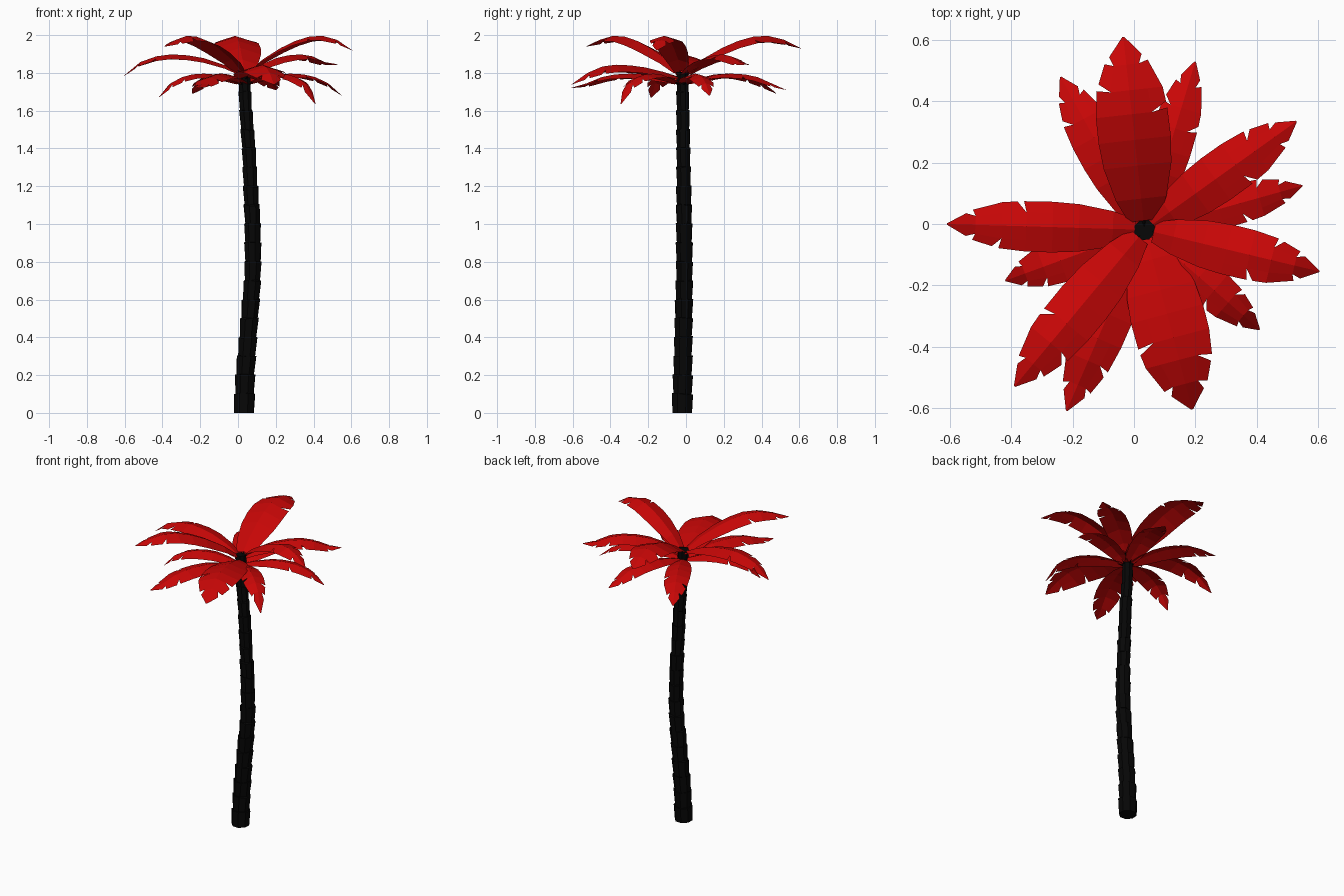
import bpy, bmesh, math, random
from mathutils import Vector

random.seed(4)
if "Cube" in bpy.data.objects:
    bpy.data.objects.remove(bpy.data.objects["Cube"])


def material(name, colour):
    m = bpy.data.materials.new(name)
    m.use_nodes = True
    m.diffuse_color = colour
    m.node_tree.nodes["Principled BSDF"].inputs["Base Color"].default_value = colour
    return m


red = material("leaf red", (0.58, 0.002, 0.002, 1))
black = material("bark black", (0.002, 0.002, 0.002, 1))


def finish(bm, name, mat):
    mesh = bpy.data.meshes.new(name)
    bm.to_mesh(mesh)
    bm.free()
    mesh.materials.append(mat)
    ob = bpy.data.objects.new(name, mesh)
    bpy.context.collection.objects.link(ob)
    return ob


def lerp_table(table, t):
    for (a, va), (b, vb) in zip(table, table[1:]):
        if t <= b:
            return va + (vb - va) * (t - a) / (b - a)
    return table[-1][1]


# Trunk: stacked flared octagonal segments following a gentle bend
BEND_X = [(0, 0.032), (0.2, 0.038), (0.4, 0.053), (0.75, 0.08), (1.0, 0.077),
          (1.4, 0.057), (1.65, 0.038), (1.8, 0.034)]
BEND_Y = [(0, -0.02), (0.4, -0.014), (0.75, -0.008), (1.2, -0.012), (1.8, -0.019)]
RADIUS = [(0, 0.055), (0.4, 0.049), (1.0, 0.042), (1.8, 0.032)]
SIDES, SEGMENTS, TOP = 8, 18, 1.8
CROWN = Vector((0.035, -0.019, 0))
bm = bmesh.new()


def trunk_ring(z, scale, turn):
    r = lerp_table(RADIUS, z) * scale
    x, y = lerp_table(BEND_X, z), lerp_table(BEND_Y, z)
    ring = []
    for k in range(SIDES):
        a = math.tau * (k + 0.5) / SIDES + turn
        jitter = random.uniform(-0.006, 0.006) if 0 < z < TOP else 0
        ring.append(bm.verts.new((x + r * math.cos(a), y + r * math.sin(a), z + jitter)))
    return ring


rings = []
for s in range(SEGMENTS):
    turn = random.uniform(-0.12, 0.12)
    rings.append(trunk_ring(TOP * s / SEGMENTS, 1.0 if s == 0 else 0.95, turn))
    rings.append(trunk_ring(TOP * (s + 1) / SEGMENTS, 1.1, turn))
for lo, hi in zip(rings, rings[1:]):
    for k in range(SIDES):
        n = (k + 1) % SIDES
        bm.faces.new((lo[k], lo[n], hi[n], hi[k]))
bm.faces.new(rings[0][::-1])
bm.faces.new(rings[-1])
finish(bm, "trunk", black)

# Leaf height tiers along the midrib
UPPER = [(0, 1.81), (0.15, 1.885), (0.38, 1.957), (0.55, 1.99), (0.68, 2.0), (0.85, 1.975)]
MIDDLE = [(0, 1.80), (0.15, 1.85), (0.35, 1.887), (0.55, 1.9), (0.7, 1.89), (0.85, 1.857)]
FRONT = [(0, 1.78), (0.15, 1.81), (0.35, 1.835), (0.55, 1.845), (0.7, 1.836), (0.85, 1.8)]
LOWER = [(0, 1.75), (0.15, 1.775), (0.35, 1.797), (0.55, 1.795), (0.7, 1.78), (0.85, 1.745)]
WIDTH = [(0, 0.4), (0.12, 0.68), (0.3, 0.91), (0.5, 1.0), (0.7, 0.92),
         (0.86, 0.6), (1, 0.03)]
STATIONS = [0, 0.12, 0.3, 0.44, 0.58, 0.71, 0.85, 1]
NOTCHES = {1: (0.71, 0.85), -1: (0.58, 0.85)}


def leaf(name, tip, half, tier):
    """Ridged leaf whose outer strips are split by narrow V notches."""
    tip = Vector(tip)
    flat = Vector((tip.x, tip.y, 0)) - CROWN
    out = flat.normalized()
    root = CROWN + out * 0.03
    length = flat.length - 0.03
    side = Vector((-out.y, out.x, 0))
    heights = tier + [(1, tip.z)]
    bm = bmesh.new()

    def point(t, across, shift=0.0):
        u = min(t + shift, 1)
        w = half * lerp_table(WIDTH, u) * across
        p = root + out * (length * u) + side * w
        p.z = lerp_table(heights, u) - 0.31 * abs(w)
        return bm.verts.new(p)

    rib = [point(t, 0) for t in STATIONS]
    for sgn, cuts in NOTCHES.items():
        inner = [point(t, 0.55 * sgn) for t in STATIONS]
        before = [point(t, sgn, 0.015 if t in cuts else 0) for t in STATIONS]
        after = [point(t, sgn, 0.05) if t in cuts else v
                 for t, v in zip(STATIONS, before)]
        for i in range(len(STATIONS) - 1):
            for f in ((rib[i], rib[i + 1], inner[i + 1], inner[i]),
                      (inner[i], inner[i + 1], before[i + 1], after[i])):
                bm.faces.new(f if sgn < 0 else f[::-1])
    bmesh.ops.recalc_face_normals(bm, faces=bm.faces)
    if sum(f.normal.z for f in bm.faces) < 0:
        bmesh.ops.reverse_faces(bm, faces=bm.faces)
    finish(bm, name, red)


LEAVES = [
    ("upper_leaf_back", (-0.035, 0.61, 1.93), 0.122, UPPER),
    ("upper_leaf_left", (0.605, -0.155, 1.92), 0.085, UPPER),
    ("upper_leaf_front_right", (-0.39, -0.53, 1.94), 0.092, UPPER),
    ("middle_leaf_right", (-0.61, 0.0, 1.78), 0.085, MIDDLE),
    ("middle_leaf_back_left", (0.53, 0.335, 1.845), 0.085, MIDDLE),
    ("middle_leaf_front", (0.19, -0.605, 1.74), 0.125, FRONT),
    ("lower_leaf_back_right", (-0.24, 0.48, 1.69), 0.08, LOWER),
    ("lower_leaf_back", (0.2, 0.53, 1.71), 0.075, LOWER),
    ("lower_leaf_left", (0.55, 0.125, 1.68), 0.068, LOWER),
    ("lower_leaf_front_left", (0.41, -0.345, 1.635), 0.07, LOWER),
    ("lower_leaf_front", (-0.22, -0.61, 1.72), 0.085, LOWER),
    ("lower_leaf_right", (-0.42, -0.185, 1.67), 0.075, LOWER),
]

# Leaves, each with a short dark stalk joining it to the trunk
stalks = bmesh.new()
for name, tip, half, tier in LEAVES:
    leaf(name, tip, half, tier)
    out = (Vector((tip[0], tip[1], 0)) - CROWN).normalized()
    side = Vector((-out.y, out.x, 0)) * 0.011
    start = CROWN + Vector((0, 0, tier[0][1] - 0.025)) + out * 0.005
    end = start + out * 0.06 + Vector((0, 0, 0.03))
    up = Vector((0, 0, 0.014))
    base = [stalks.verts.new(start + d) for d in (side, -side, up)]
    point = stalks.verts.new(end)
    for k in range(3):
        stalks.faces.new((base[k], base[(k + 1) % 3], point))
bmesh.ops.recalc_face_normals(stalks, faces=stalks.faces)
finish(stalks, "leaf_stalks", black)
